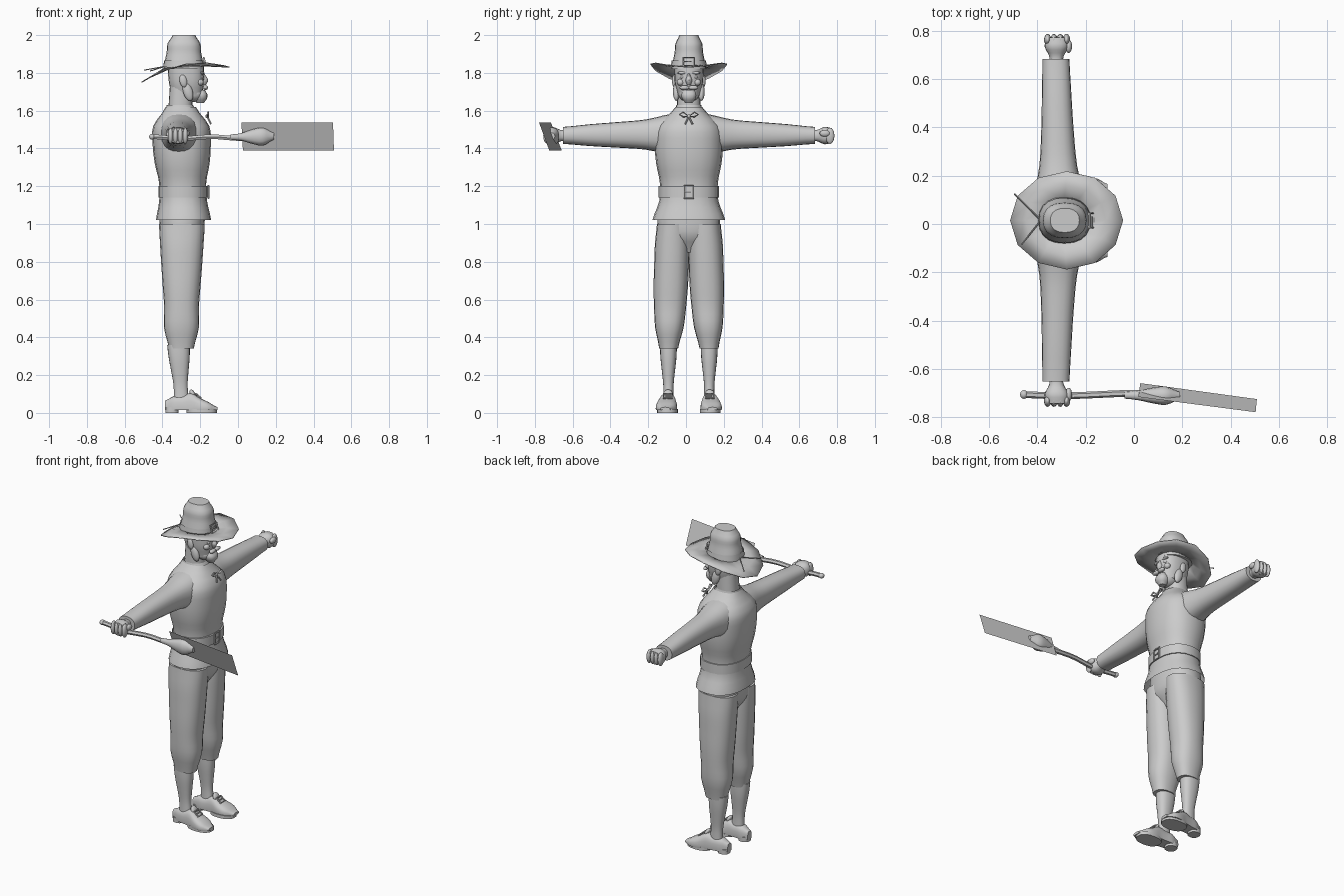
import bpy, bmesh
from math import sin, cos, pi, radians, copysign
from mathutils import Vector

default_cube = bpy.data.objects.get("Cube")
if default_cube:
    bpy.data.objects.remove(default_cube)

MIDDLE = .015  # y of the figure's plane of symmetry
SHADE = (.6, .6, .6, 1)

grey = bpy.data.materials.new("plain grey")
grey.use_nodes = True
grey.diffuse_color = SHADE
grey.node_tree.nodes["Principled BSDF"].inputs["Base Color"].default_value = SHADE


def activate(obj):
    bpy.ops.object.select_all(action="DESELECT")
    obj.select_set(True)
    bpy.context.view_layer.objects.active = obj


def finish(obj):
    obj.data.materials.append(grey)
    activate(obj)
    bpy.ops.object.shade_smooth_by_angle(angle=radians(50))
    return obj


def add_object(name, data):
    obj = bpy.data.objects.new(name, data)
    bpy.context.collection.objects.link(obj)
    return obj


def from_bmesh(name, bm):
    bmesh.ops.recalc_face_normals(bm, faces=bm.faces)
    mesh = bpy.data.meshes.new(name)
    bm.to_mesh(mesh)
    bm.free()
    return finish(add_object(name, mesh))


def bridge(bm, loops):
    for low, high in zip(loops, loops[1:]):
        for i in range(len(low)):
            bm.faces.new((low[i - 1], low[i], high[i], high[i - 1]))


def flowing(values, t):
    """Smooth curve through evenly spaced values, t from zero to one."""
    last = len(values) - 1
    k = min(int(t * last), last - 1)
    f = t * last - k
    a, b = values[k], values[k + 1]
    before = values[k - 1] if k else a
    after = values[k + 2] if k + 2 <= last else b
    m, n = (b - before) / 2, (after - a) / 2
    return a + f * m + f * f * (3 * (b - a) - 2 * m - n) + f ** 3 * (2 * (a - b) + m + n)


def loft(name, start, end, first, second, side=1, floor=0, caps=True, power=.85, sides=20):
    """Rounded body from start to end; the two lists are evenly spaced half
    sizes along the two axes that lie across its length."""
    start, end = Vector(start), Vector(end)
    span = [abs(d) for d in end - start]
    axis = span.index(max(span))
    across = [i for i in range(3) if i != axis]
    steps = 3 * (len(first) - 1)
    bm = bmesh.new()
    loops = []
    for k in range(steps + 1):
        t = k / steps
        loop = []
        for i in range(sides):
            turn = 2 * pi * i / sides
            point = start.lerp(end, t)
            for where, sizes, wave in zip(across, (first, second), (cos(turn), sin(turn))):
                point[where] += flowing(sizes, t) * copysign(abs(wave) ** power, wave)
            point.y = MIDDLE + side * point.y
            point.z = max(point.z, floor)
            loop.append(bm.verts.new(point))
        loops.append(loop)
    bridge(bm, loops)
    if caps:
        bm.faces.new(loops[0])
        bm.faces.new(loops[-1])
    return from_bmesh(name, bm)


def ball(name, place, size, side=1, tilt=0):
    x, y, z = place
    bpy.ops.mesh.primitive_uv_sphere_add(segments=14, ring_count=8, radius=1, rotation=(0, tilt, 0),
                                         location=(x, MIDDLE + side * y, z))
    obj = bpy.context.object
    obj.name = name
    obj.scale = size
    return finish(obj)


def tube(name, points, radius, side=1, cyclic=False):
    curve = bpy.data.curves.new(name, "CURVE")
    curve.dimensions = "3D"
    curve.bevel_depth = radius
    curve.bevel_resolution = 1
    spline = curve.splines.new("POLY")
    spline.points.add(len(points) - 1)
    for p, (x, y, z) in zip(spline.points, points):
        p.co = (x, MIDDLE + side * y, z, 1)
    spline.use_cyclic_u = cyclic
    activate(add_object(name, curve))
    bpy.ops.object.convert(target="MESH")
    return finish(bpy.context.object)


def buckle(name, place, wide, high, lean=0, side=1):
    x, y, z = place
    corners = [(x - lean * k, y + j * wide, z + k * high)
               for j, k in ((-1, -1), (1, -1), (1, 1), (-1, 1))]
    tube(name, corners, .005, side, cyclic=True)
    tube(name + "_pin", [(x, y - wide, z), (x, y + wide / 2, z)], .004, side)


# Tunic with flared skirt, collar and belt
loft("tunic", (-.288, 0, 1.02), (-.303, 0, 1.62),
     [.146, .127, .125, .145, .154, .148, .08], [.193, .157, .154, .173, .18, .167, .07], caps=False)
loft("collar", (-.3, 0, 1.58), (-.308, 0, 1.63), [.09, .07], [.08, .066], caps=False)
loft("belt", (-.29, 0, 1.14), (-.29, 0, 1.2), [.131, .131], [.16, .16])
buckle("belt_buckle", (-.157, 0, 1.17), .024, .034)

# Neck bow: two loops and two tails
knot = Vector((-.163, 0, 1.57))
ball("bow_knot", knot, (.01, .01, .01))
for side in (-1, 1):
    loop = [knot + Vector((.005, .03 + .02 * cos(a), .01 + .012 * sin(a)))
            for a in (0, pi / 2, pi * 3 / 2)]
    tube("bow_loop", [knot] + loop[1:2] + loop[:1] + loop[2:], .005, side, cyclic=True)
    tube("bow_tail", [knot, knot + Vector((.02, .02, -.04))], .005, side)

# Breeches, stockings, shoes, sleeves and fists
loft("breeches_seat", (-.296, 0, .85), (-.296, 0, 1.1), [.06, .11, .12, .12], [.04, .15, .166, .15])
for side, tag in ((1, "left_"), (-1, "right_")):
    loft(tag + "breeches_leg", (-.297, .084, 1), (-.3, .107, .34),
         [.121, .115, .108, .1, .092, .092, .066],
         [.085, .092, .092, .091, .085, .075, .05], side)
    loft(tag + "stocking", (-.315, .108, .36), (-.3, .108, .07),
         [.06, .055, .045, .037, .04], [.045, .042, .034, .027, .028], side)

    loft(tag + "shoe", (-.386, .1, .03), (-.109, .125, .02),
         [.02, .037, .04, .045, .055, .053, .025],
         [.035, .06, .065, .08, .055, .035, .01], side, floor=.014, power=.7)
    loft(tag + "heel", (-.35, .103, 0), (-.35, .103, .03), [.035, .035], [.035, .035], side)
    loft(tag + "sole", (-.192, .113, 0), (-.192, .113, .02), [.08, .08], [.055, .055], side)
    ball(tag + "shoe_tongue", (-.24, .11, .1), (.014, .026, .026), side, tilt=-.5)
    buckle(tag + "shoe_buckle", (-.21, .112, .09), .022, .012, .014, side)

    loft(tag + "sleeve", (-.31, .08, 1.475), (-.323, .667, 1.469),
         [.105, .078, .067, .061, .056], [.11, .08, .068, .058, .045], side)
    loft(tag + "hand", (-.322, .64, 1.468), (-.318, .757, 1.468),
         [.028, .03, .05, .045], [.03, .03, .046, .04], side)
    for i in range(4):
        ball(tag + "finger", (-.357 + i * .026, .747, 1.467), (.015, .024, .043), side)
    ball(tag + "thumb", (-.27, .72, 1.48), (.014, .028, .018), side)

# Head and neck
loft("neck", (-.307, 0, 1.56), (-.3, 0, 1.74), [.065, .06], [.063, .06])
loft("head", (-.27, 0, 1.68), (-.277, 0, 1.86), [.08, .092, .096, .096], [.058, .073, .077, .076])
ball("chin", (-.24, 0, 1.69), (.06, .055, .045))
loft("nose", (-.19, 0, 1.735), (-.2, 0, 1.81), [.02, .036, .026, .015], [.01, .018, .011, .008], sides=10)
loft("goatee", (-.2, 0, 1.64), (-.195, 0, 1.71), [.02, .034, .034, .02], [.02, .036, .04, .03], sides=14)
for side, tag in ((1, "left_"), (-1, "right_")):
    ball(tag + "moustache", (-.172, .023, 1.722), (.014, .027, .012), side)
    ball(tag + "brow", (-.19, .035, 1.8), (.012, .026, .008), side)
    ball(tag + "eye", (-.195, .033, 1.778), (.012, .015, .009), side)
    ball(tag + "cheek", (-.2, .044, 1.75), (.018, .02, .018), side)
    ball(tag + "ear", (-.29, .077, 1.757), (.02, .012, .034), side, tilt=-.2)
    ball(tag + "sideburn", (-.265, .066, 1.7), (.026, .018, .05), side, tilt=-.3)

# Hat crown and band
loft("hat_crown", (-.287, 0, 1.82), (-.286, 0, 2),
     [.105, .1, .091, .087, .06], [.093, .084, .075, .071, .05])
loft("hat_band", (-.287, 0, 1.83), (-.287, 0, 1.865), [.108, .105], [.096, .091], caps=False)
buckle("hat_buckle", (-.176, 0, 1.86), .03, .022, .006)

# Saddle-shaped brim with twelve sides
bm = bmesh.new()
loops = []
for reach in (0, .5, 1):
    loop = []
    for i in range(12):
        c, s = cos(i * pi / 6), sin(i * pi / 6)
        inner = Vector((-.287 + .1 * c, MIDDLE + .088 * s, 1.832 + .006 * c))
        outer = Vector((-.278 + .233 * c, MIDDLE + .203 * s, 1.79 + .04 * c + .056 * s * s))
        loop.append(bm.verts.new(inner.lerp(outer, reach)))
    loops.append(loop)
bridge(bm, loops)
thickness = from_bmesh("hat_brim", bm).modifiers.new("thickness", "SOLIDIFY")
thickness.thickness = .005
thickness.offset = 0

# Sprigs tucked into the back of the hat
for tip in ((-.495, .11, 1.815), (-.465, -.1, 1.81)):
    tube("hat_sprig", [(-.385, 0, 1.835), tip], .003)

# Torch in the right hand: crooked shaft, swollen head, thin leaning flame sheet
shaft = [(-.455 + .05 * i, -.72 - .005 * sin(i / 2), 1.457 + .005 * cos(i)) for i in range(11)]
tube("torch_shaft", shaft, .014)
ball("torch_butt", shaft[0], (.016, .018, .016))
loft("torch_head", (-.04, -.723, 1.46), (.19, -.725, 1.465),
     [.014, .02, .032, .038, .016], [.014, .02, .038, .048, .018], sides=12)

bm = bmesh.new()
corners = [(.026, -.658, 1.39), (.508, -.724, 1.39), (.503, -.778, 1.537), (.018, -.715, 1.537)]
bm.faces.new([bm.verts.new(corner) for corner in corners])
from_bmesh("flame_sheet", bm)
